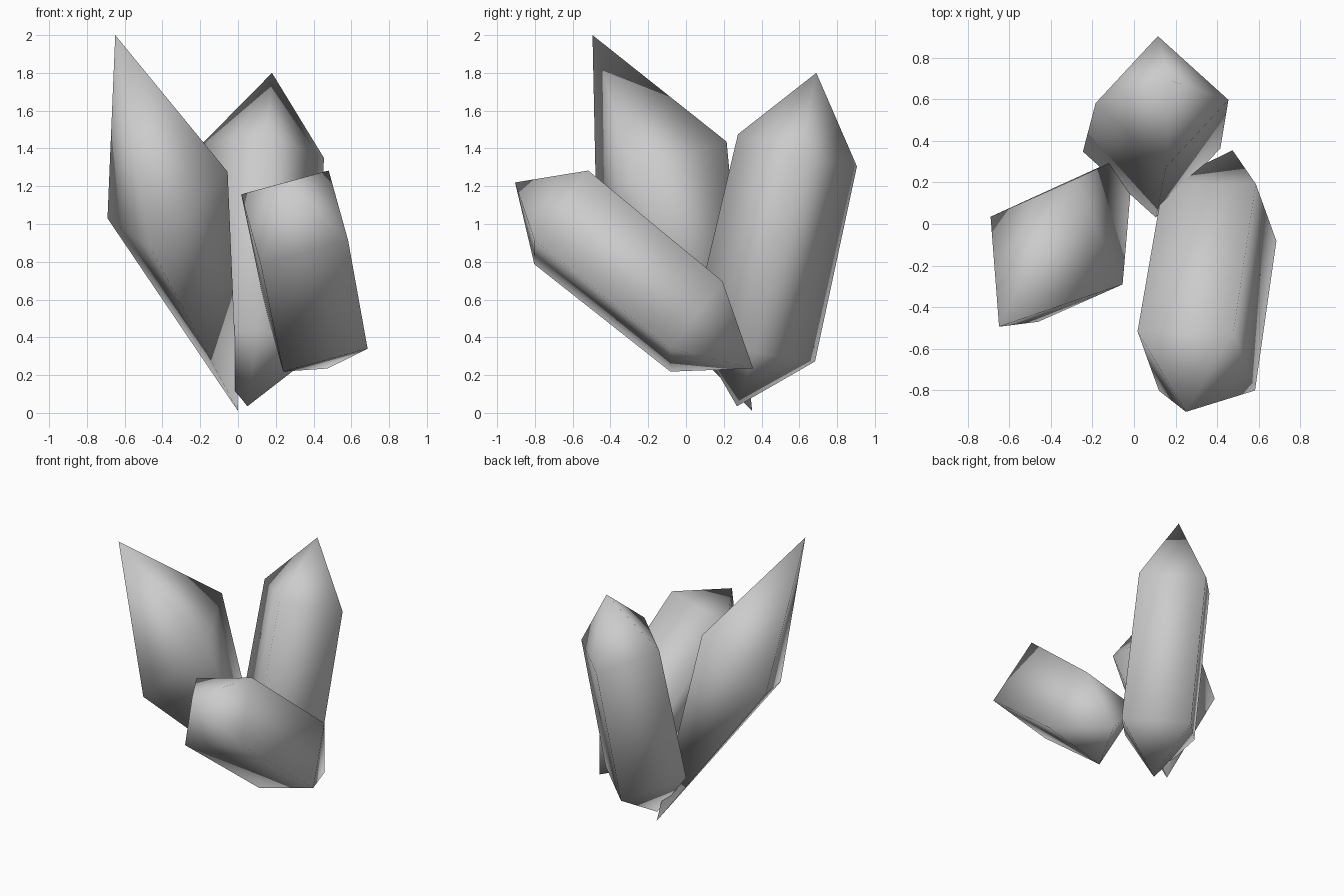
import bpy
import bmesh
from mathutils import Vector

default_cube = bpy.data.objects.get("Cube")
if default_cube:
    bpy.data.objects.remove(default_cube, do_unlink=True)

# One grey mineral colour
stone = bpy.data.materials.new("grey_stone")
stone.use_nodes = True
colour = (0.6, 0.6, 0.6, 1.0)
stone.diffuse_color = colour
stone.node_tree.nodes["Principled BSDF"].inputs["Base Color"].default_value = colour


def crystal(name, tip, rings, foot, u, v):
    """Four-sided pointed crystal; u and v are half diagonals of its section,
    rings are (centre, scale) pairs from tip to foot."""
    u, v = Vector(u), Vector(v)
    bm = bmesh.new()
    top = bm.verts.new(tip)
    bottom = bm.verts.new(foot)
    loops = [[bm.verts.new(Vector(c) + d * s) for d in (u, v, -u, -v)]
             for c, s in rings]
    for i in range(4):
        j = (i + 1) % 4
        bm.faces.new((top, loops[0][i], loops[0][j]))
        for a, b in zip(loops, loops[1:]):
            bm.faces.new((a[i], b[i], b[j], a[j]))
        bm.faces.new((bottom, loops[-1][j], loops[-1][i]))
    bmesh.ops.recalc_face_normals(bm, faces=bm.faces)
    for face in bm.faces:
        face.smooth = True
    mesh = bpy.data.meshes.new(name)
    bm.to_mesh(mesh)
    bm.free()
    mesh.materials.append(stone)
    obj = bpy.data.objects.new(name, mesh)
    bpy.context.collection.objects.link(obj)


# Sharp double-pointed crystal, leaning right
crystal("right_crystal", (-0.65, -0.495, 2.0),
        [((-0.373, -0.128, 1.153), 1)],
        (0, 0.35, 0.01),
        (0.088, 0.343, 0.283), (0.318, -0.163, 0.123))

# Crystal leaning towards the front
crystal("front_crystal", (0.25, -0.905, 1.22),
        [((0.30, -0.66, 1.035), 1), ((0.413, 0.055, 0.458), 0.965)],
        (0.475, 0.355, 0.235),
        (0.18, 0.143, 0.248), (0.283, -0.142, -0.122))

# Upright crystal at the back
crystal("back_crystal", (0.18, 0.69, 1.80),
        [((0.135, 0.59, 1.39), 1), ((0.085, 0.357, 0.36), 1.035)],
        (0.05, 0.27, 0.035),
        (0.02, -0.315, 0.085), (0.32, 0.008, -0.04))
